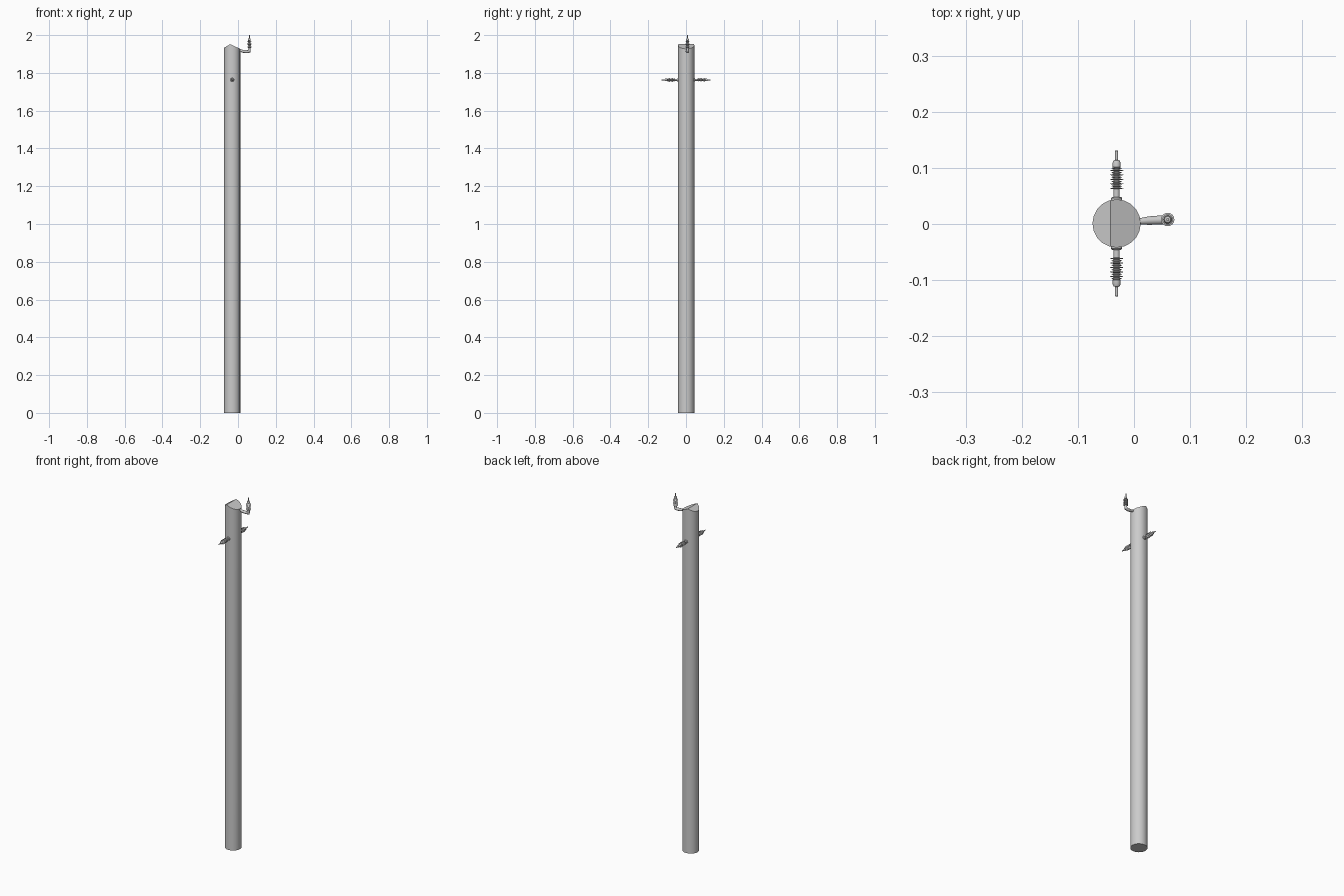
import bpy, bmesh, math
from mathutils import Vector, Matrix

if "Cube" in bpy.data.objects:
    bpy.data.objects.remove(bpy.data.objects["Cube"])

POLE_X, POLE_Y, POLE_R = -0.031, 0.001, 0.043
RIDGE = Vector((-0.042, 0, 1.952))


def finish(name, bm, angle=30):
    bmesh.ops.recalc_face_normals(bm, faces=bm.faces[:])
    me = bpy.data.meshes.new(name)
    bm.to_mesh(me)
    bm.free()
    ob = bpy.data.objects.new(name, me)
    bpy.context.collection.objects.link(ob)
    bpy.ops.object.select_all(action='DESELECT')
    bpy.context.view_layer.objects.active = ob
    ob.select_set(True)
    bpy.ops.object.shade_smooth_by_angle(angle=math.radians(angle))
    return ob


def lathe(name, profile, matrix, sides=16):
    """Closed solid of revolution from (radius, height) pairs."""
    bm = bmesh.new()
    rings = []
    for r, h in profile:
        rings.append([bm.verts.new(matrix @ Vector((
            r * math.cos(2 * math.pi * i / sides),
            r * math.sin(2 * math.pi * i / sides), h))) for i in range(sides)])
    for a, b in zip(rings, rings[1:]):
        for i in range(sides):
            j = (i + 1) % sides
            bm.faces.new((a[i], a[j], b[j], b[i]))
    bm.faces.new(rings[0])
    bm.faces.new(rings[-1])
    return finish(name, bm)


# Pole: cylinder whose top is cut by two sloping planes meeting at a ridge
bm = bmesh.new()
bmesh.ops.create_cone(bm, cap_ends=True, segments=20, radius1=POLE_R,
                      radius2=POLE_R, depth=2.2,
                      matrix=Matrix.Translation((POLE_X, POLE_Y, 1.1)))
for normal in (Vector((-0.6, 0, 1)), Vector((0.46, 0, 1))):
    cut = bmesh.ops.bisect_plane(bm, geom=bm.verts[:] + bm.edges[:] + bm.faces[:],
                                 plane_co=RIDGE, plane_no=normal.normalized(),
                                 clear_outer=True)
    bmesh.ops.holes_fill(bm, edges=[e for e in bm.edges if e.is_boundary], sides=0)
finish("pole", bm, 25)

# Insulator profile: stem, stack of alternating sheds, cap and pin
stem = [(0.0055, -0.004), (0.0055, 0.018)]
sheds = []
for i in range(10):
    h = 0.019 + i * 0.004
    r = 0.0120 if i % 2 == 0 else 0.0095
    sheds += [(0.0055, h), (r, h + 0.0012), (r, h + 0.0018), (0.0055, h + 0.003)]
cap = [(0.0072, 0.059), (0.0072, 0.066), (0.0055, 0.070), (0.0026, 0.071),
       (0.0026, 0.0875), (0.0018, 0.088)]
flange = [(0.010, -0.004), (0.010, 0.003), (0.008, 0.005)]

# Side insulators, front and back
for name, s in (("front_insulator", -1), ("back_insulator", 1)):
    m = (Matrix.Translation((POLE_X, POLE_Y + s * 0.042, 1.763))
         @ Matrix.Rotation(-s * math.pi / 2, 4, 'X'))
    lathe(name, flange + [(0.0055, 0.005)] + stem[1:] + sheds + cap, m)

# Upright insulator on the bracket
lathe("top_insulator", stem + sheds + cap, Matrix.Translation((0.060, 0.008, 1.912)))

# Bracket arm: bent rod widening towards its elbow
cu = bpy.data.curves.new("bracket_arm", 'CURVE')
cu.dimensions = '3D'
cu.bevel_depth = 0.001
cu.bevel_resolution = 4
cu.use_fill_caps = True
path = [(0.004, 0.005, 1.920, 5), (0.014, 0.005, 1.919, 6), (0.026, 0.006, 1.914, 7.5),
        (0.045, 0.007, 1.913, 8), (0.056, 0.008, 1.913, 8), (0.060, 0.008, 1.918, 8),
        (0.060, 0.008, 1.930, 6.5)]
sp = cu.splines.new('POLY')
sp.points.add(len(path) - 1)
for p, (x, y, z, r) in zip(sp.points, path):
    p.co = (x, y, z, 1)
    p.radius = r
arm = bpy.data.objects.new("bracket_arm", cu)
bpy.context.collection.objects.link(arm)
bpy.ops.object.select_all(action='DESELECT')
bpy.context.view_layer.objects.active = arm
arm.select_set(True)
bpy.ops.object.convert(target='MESH')
bpy.ops.object.shade_smooth_by_angle(angle=math.radians(40))
